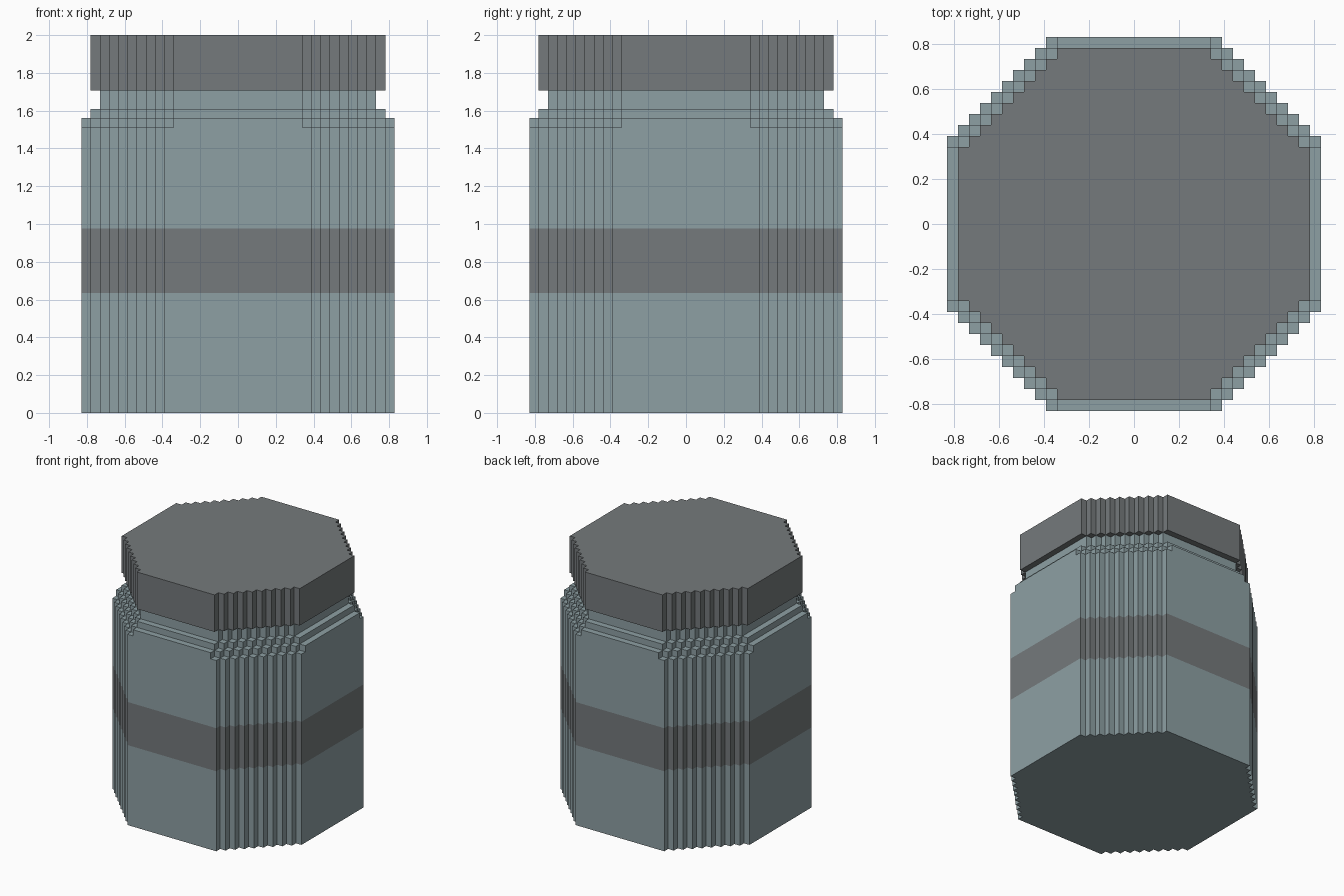
import bpy, bmesh

UNIT = 2 / 41  # edge length of one block

cube = bpy.data.objects.get("Cube")
if cube:
    bpy.data.objects.remove(cube, do_unlink=True)


def material(name, rgb):
    mat = bpy.data.materials.new(name)
    mat.use_nodes = True
    color = (*rgb, 1)
    mat.diffuse_color = color
    mat.node_tree.nodes["Principled BSDF"].inputs["Base Color"].default_value = color
    return mat


glass = material("pale blue grey", (0.27, 0.35, 0.37))
grey = material("dark grey", (0.178, 0.194, 0.2))


def stepped_octagon(half, flat):
    """Octagon outline, in blocks, whose diagonal sides are stairs."""
    quarter = []
    for i in range(half - flat):
        quarter += [(flat + i, half - i), (flat + i, half - i - 1)]
    quarter.append((half, flat))
    outline = []
    for _ in range(4):
        outline += quarter
        quarter = [(y, -x) for x, y in quarter]
    return outline[::-1]


def prism(name, half, flat, levels, mats, bottom=False, top=True):
    """Stack bands of one outline; each band between levels has its material."""
    bm = bmesh.new()
    outline = stepped_octagon(half, flat)
    rings = [[bm.verts.new((x * UNIT, y * UNIT, z * UNIT)) for x, y in outline]
             for z in levels]
    slots = list(dict.fromkeys(mats))
    n = len(outline)
    for low, high, mat in zip(rings, rings[1:], mats):
        for i in range(n):
            j = (i + 1) % n
            face = bm.faces.new((low[i], low[j], high[j], high[i]))
            face.material_index = slots.index(mat)
    if bottom:
        bm.faces.new(rings[0][::-1]).material_index = slots.index(mats[0])
    if top:
        bm.faces.new(rings[-1]).material_index = slots.index(mats[-1])
    mesh = bpy.data.meshes.new(name)
    bm.to_mesh(mesh)
    bm.free()
    for mat in slots:
        mesh.materials.append(mat)
    obj = bpy.data.objects.new(name, mesh)
    bpy.context.collection.objects.link(obj)
    return obj


# Jar body with its painted band
prism("jar_body", 17, 8, (0, 13, 20, 31), (glass, grey, glass), bottom=True)

# Shoulder steps and neck
prism("lower_shoulder", 17, 7, (31, 32), (glass,))
prism("upper_shoulder", 16, 7, (32, 33), (glass,))
prism("neck", 15, 7, (33, 35), (glass,), top=False)

# Lid
prism("lid", 16, 7, (35, 41), (grey,), bottom=True)
